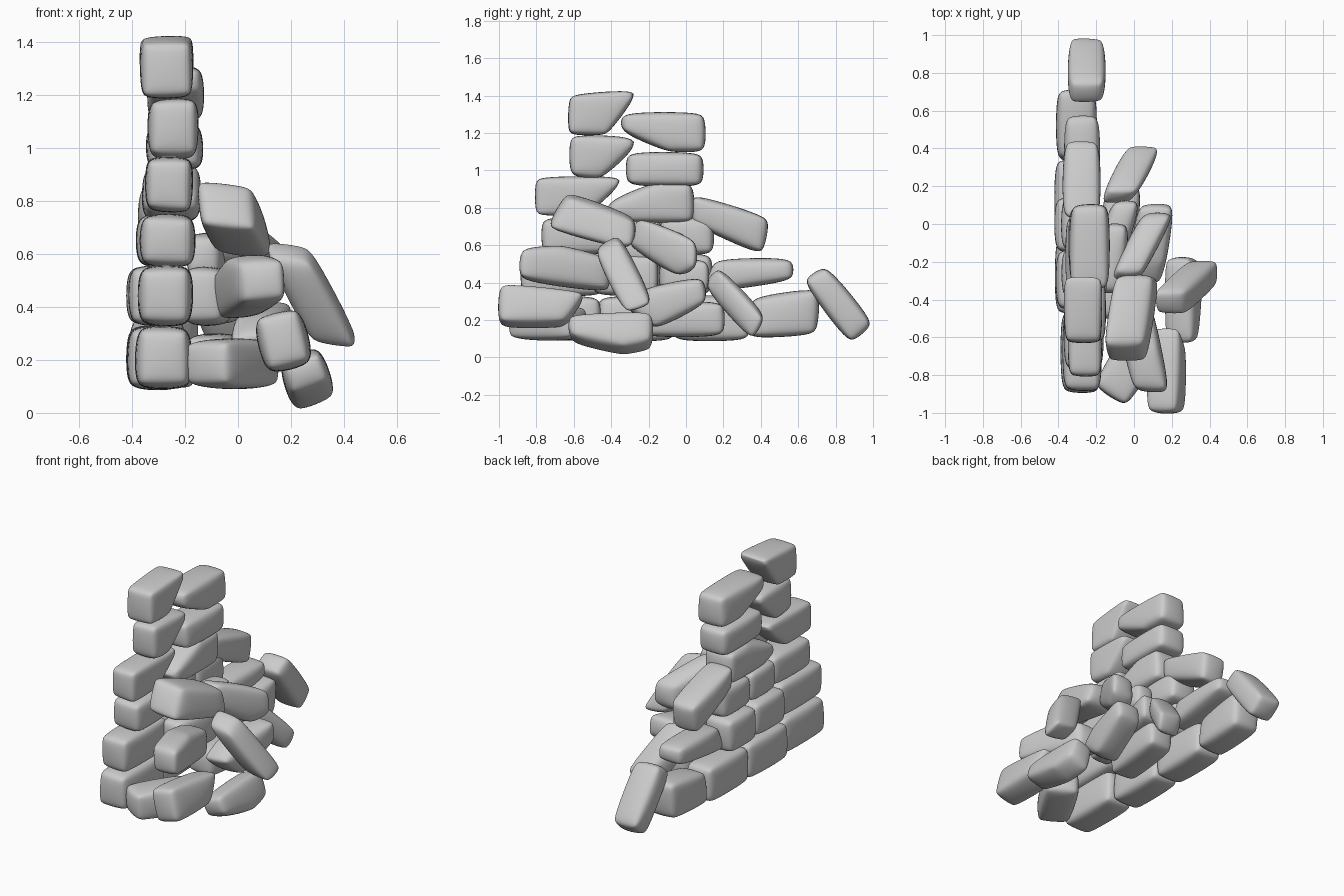
import bpy, bmesh, math
from mathutils import Vector, noise

if "Cube" in bpy.data.objects:
    bpy.data.objects.remove(bpy.data.objects["Cube"])


def stone(name, prof, x0, x1, sy=0.0, sz=0.0, tz=0.0, turn=0.0, grow=1.035):
    """Worn block: (y, z) side profile given thickness in x, leaned and tilted."""
    n = len(prof)
    cy = (min(p[0] for p in prof) + max(p[0] for p in prof)) / 2
    cz = (min(p[1] for p in prof) + max(p[1] for p in prof)) / 2
    cx = (x0 + x1) / 2
    c = Vector((cx, cy, cz))
    co, si = math.cos(turn), math.sin(turn)
    bm = bmesh.new()
    rings = []
    for x in (x0, x1):
        ring = []
        for y, z in prof:
            d = Vector((x - cx, y - cy, z - cz)) * grow
            d = Vector((d.x + sy * d.y + sz * d.z, d.y, d.z + tz * d.x))
            d = Vector((co * d.x - si * d.y, si * d.x + co * d.y, d.z))
            ring.append(bm.verts.new(c + d))
        rings.append(ring)
    bm.faces.new(rings[0])
    bm.faces.new(rings[1])
    for i in range(n):
        j = (i + 1) % n
        bm.faces.new((rings[0][i], rings[0][j], rings[1][j], rings[1][i]))
    bmesh.ops.recalc_face_normals(bm, faces=bm.faces[:])
    # soft chipped edges
    bmesh.ops.bevel(bm, geom=bm.edges[:], offset=.036, segments=1,
                    affect='EDGES', clamp_overlap=True)
    bmesh.ops.recalc_face_normals(bm, faces=bm.faces[:])
    for v in bm.verts:
        v.co += 0.010 * noise.noise_vector(v.co * 7)
    for f in bm.faces:
        f.smooth = True
    me = bpy.data.meshes.new(name)
    bm.to_mesh(me)
    bm.free()
    ob = bpy.data.objects.new(name, me)
    bpy.context.collection.objects.link(ob)
    sub = ob.modifiers.new("round", 'SUBSURF')
    sub.levels = sub.render_levels = 3


def loose(name, prof, x0, x1, **k):
    stone(name, prof, x0, x1, grow=1.075, **k)


def box(y0, y1, z0, z1):
    return [(y0, z0), (y1, z0), (y1, z1), (y0, z1)]


def course(name, z0, z1, joints, mids):
    """Row of square blocks between joints, each centred on its own x."""
    for i, x in enumerate(mids):
        stone(f"{name}_{i + 1}", box(joints[i], joints[i + 1] + .01, z0, z1), x - .105, x + .105)


# Lower courses of the standing wall
course("ground_course", .09, .33, (-.89, -.47, -.07, .33), (-.28, -.31, -.315))
course("second_course", .33, .555, (-.88, -.45, -.15, .13), (-.275, -.31, -.315))
course("third_course", .55, .75, (-.77, -.40, -.14, .14), (-.265, -.28, -.28))
course("sixth_course", .91, 1.10, (-.32, .08), (-.24,))
stone("ground_end", [(.33, .10), (.70, .12), (.71, .37), (.35, .32)], -.41, -.20)
stone("second_end", [(.10, .34), (.57, .41), (.57, .53), (.15, .53)], -.37, -.18)

# Upper wall with cut, overhanging blocks
stone("upper_front", [(-.80, .76), (-.53, .76), (-.36, .91), (-.37, .965), (-.80, .965)],
      -.35, -.17)
stone("upper_back", [(-.42, .76), (-.30, .72), (.04, .72), (.04, .93), (-.15, .94), (-.41, .84)],
      -.36, -.14)
stone("high_front", [(-.62, .97), (-.45, .955), (-.27, 1.12), (-.29, 1.18), (-.62, 1.19)],
      -.34, -.15)
stone("top_front", [(-.63, 1.19), (-.42, 1.19), (-.28, 1.38), (-.29, 1.43), (-.62, 1.40)],
      -.37, -.17)
stone("top_back", [(-.34, 1.20), (-.10, 1.10), (.10, 1.10), (.10, 1.31), (-.34, 1.31)],
      -.34, -.13)

# Slipped stones at the broken end of the wall
loose("slipped_stone", [(.04, .87), (.44, .75), (.40, .55), (.04, .71)], -.37, -.18)
loose("leaning_stone", [(.63, .40), (.76, .485), (1.0, .19), (.87, .08)], -.345, -.155)

# Fallen rubble heap on the right
loose("rubble_front", [(-.99, .17), (-.65, .17), (-.54, .34), (-.99, .39)],
      .08, .26, sz=-.25, tz=.22)
stone("rubble_front_base", box(-.94, -.54, .09, .28), -.13, .09, turn=-.55)
loose("rubble_low", [(-.62, .21), (-.19, .23), (-.19, .06), (-.34, .03), (-.61, .09)],
      .18, .34, sz=-.35, tz=.4)
loose("rubble_top", [(-.74, .69), (-.63, .88), (-.28, .75), (-.29, .60), (-.38, .60)],
      -.13, .09, sy=.10, sz=-.15, tz=-.12)
loose("rubble_steep", [(-.49, .57), (-.35, .645), (-.18, .30), (-.33, .25)],
      .18, .37, sy=.15, sz=-.45, tz=-.15)
loose("rubble_middle", [(-.88, .41), (-.42, .35), (-.42, .53), (-.66, .59), (-.87, .58)],
      -.05, .14, sy=-.22, sz=-.1, tz=.1)
loose("rubble_upper_back", [(-.31, .60), (-.25, .75), (.04, .63), (.05, .48), (-.06, .44)],
      -.05, .12, sy=.5)
loose("rubble_back", [(.10, .38), (.18, .48), (.42, .23), (.35, .10)],
      -.11, .07, sy=.5, tz=-.1)
loose("rubble_side", [(-.33, .28), (-.20, .37), (.08, .43), (.10, .29), (-.16, .15)],
      -.01, .18, sy=.15)
stone("rubble_inner", box(-.50, -.15, .33, .55), -.20, -.03, sy=.1)
stone("rubble_inner_high", box(-.36, .0, .50, .68), -.19, -.04, sy=.1)
stone("rubble_inner_back", box(-.14, .12, .34, .52), -.16, -.0, sy=.3)
stone("rubble_inner_base", box(-.25, .20, .11, .30), -.18, .02, sy=.1)
